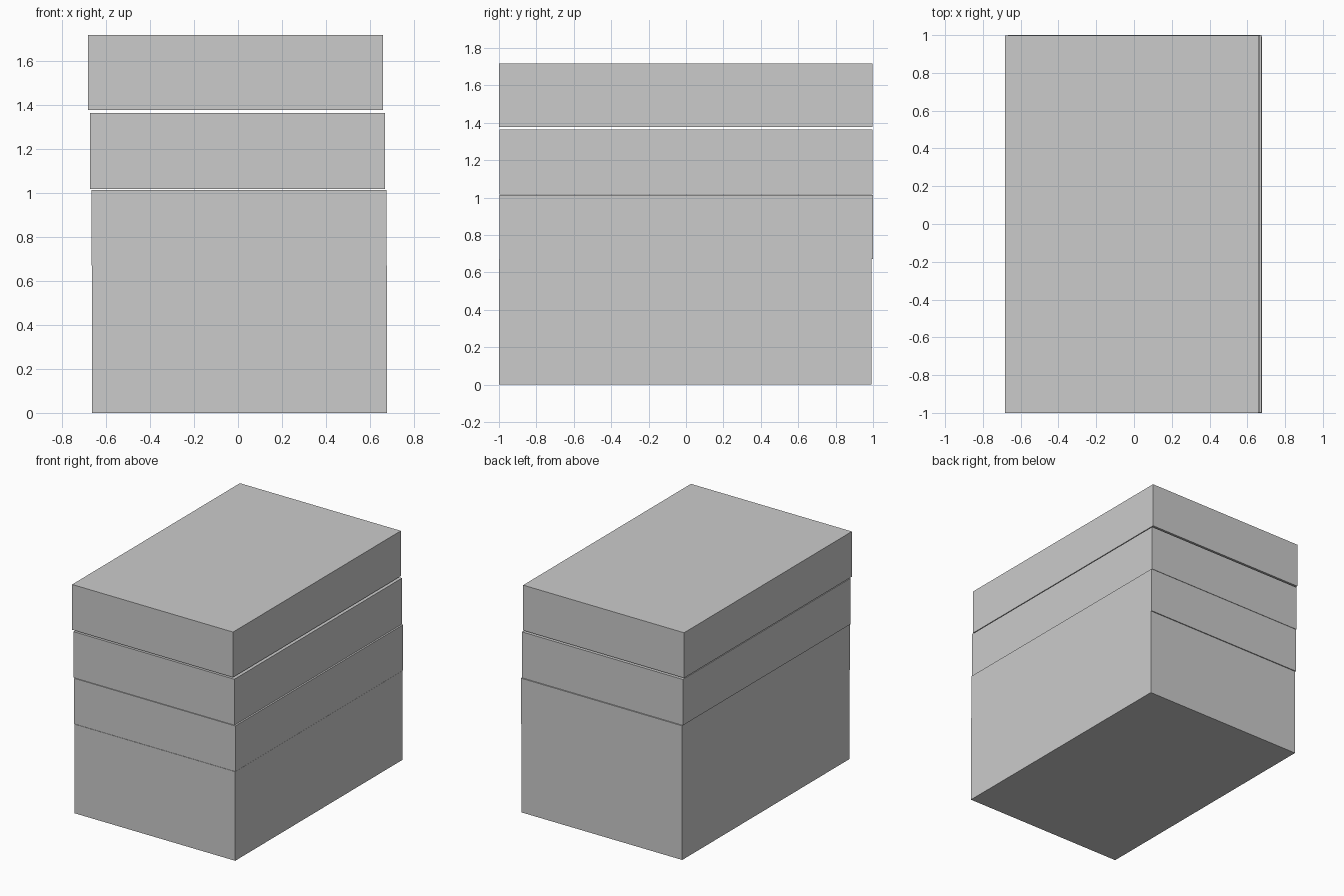
import bpy

if "Cube" in bpy.data.objects:
    bpy.data.objects.remove(bpy.data.objects["Cube"])


def box(name, x, y, z):
    """Box from (min, max) ranges on each axis."""
    bpy.ops.mesh.primitive_cube_add(size=1, location=[sum(r) / 2 for r in (x, y, z)])
    ob = bpy.context.object
    ob.name = name
    ob.scale = [r[1] - r[0] for r in (x, y, z)]
    bpy.ops.object.transform_apply(location=False, rotation=False, scale=True)
    return ob


# Stack of plain boxes, each slightly shifted from the one below
box("base_box", (-0.664, 0.677), (-1.0, 0.993), (0.0, 0.671))
box("lower_box", (-0.667, 0.676), (-0.997, 1.0), (0.671, 1.014))
box("middle_box", (-0.673, 0.668), (-0.997, 0.998), (1.018, 1.364))
box("top_box", (-0.682, 0.659), (-1.0, 0.997), (1.377, 1.718))
